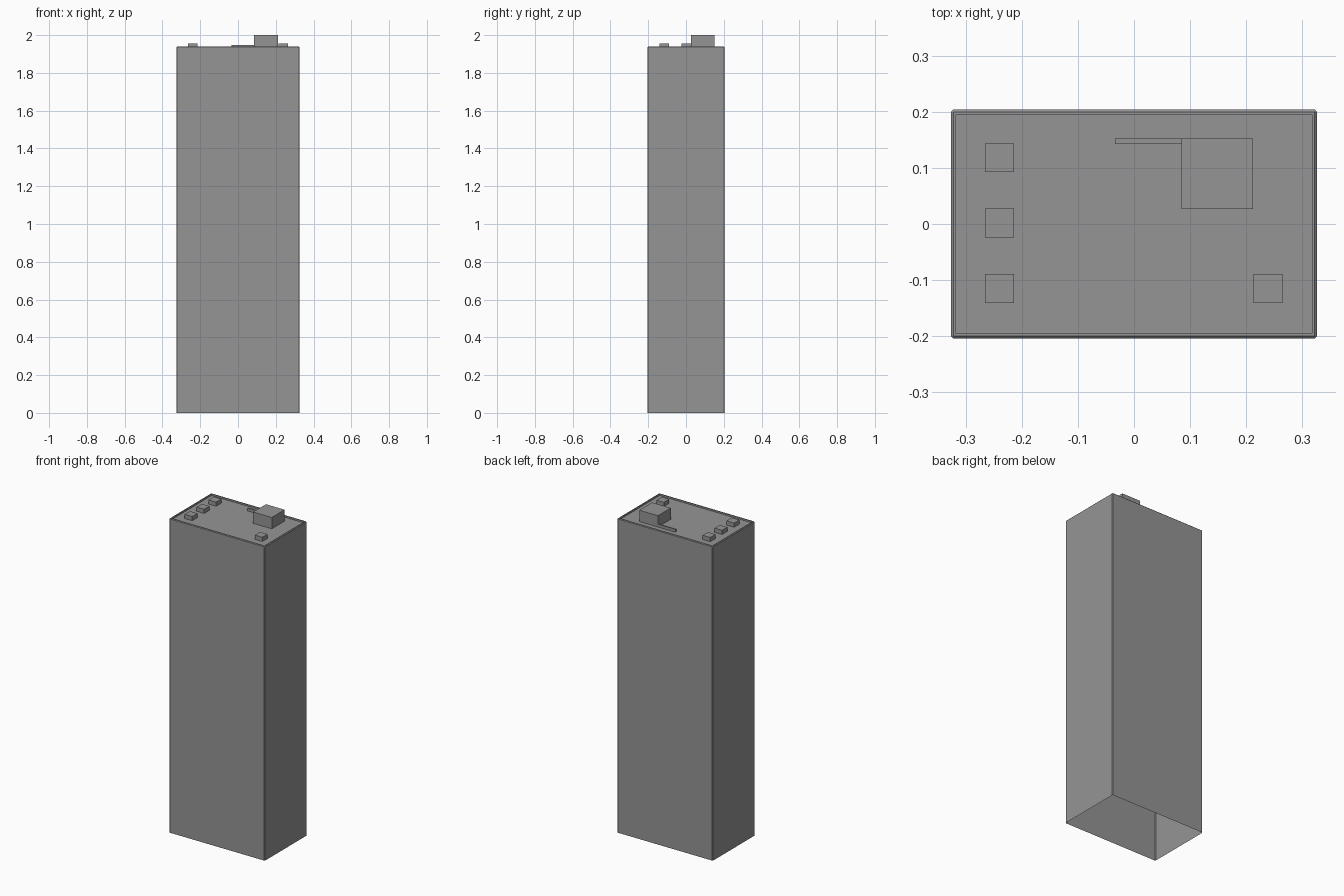
import bpy
import bmesh

default = bpy.data.objects.get("Cube")
if default:
    bpy.data.objects.remove(default, do_unlink=True)

GREY = (0.3, 0.3, 0.3, 1.0)
concrete = bpy.data.materials.new("concrete_grey")
concrete.diffuse_color = GREY
concrete.use_nodes = True
concrete.node_tree.nodes["Principled BSDF"].inputs["Base Color"].default_value = GREY

HX, HY = 0.326, 0.204      # half size of the tower
WALL_TOP, ROOF = 1.94, 1.93
BEVEL, RIM = 0.004, 0.009


def finish(name, bm):
    mesh = bpy.data.meshes.new(name)
    bm.to_mesh(mesh)
    bm.free()
    mesh.materials.append(concrete)
    obj = bpy.data.objects.new(name, mesh)
    bpy.context.collection.objects.link(obj)
    return obj


def ring(bm, inset, z, cut):
    """Rectangle with clipped corners; returns its vertices in order."""
    x, y = HX - inset, HY - inset
    points = [(x, y - cut), (x - cut, y), (cut - x, y), (-x, y - cut),
              (-x, cut - y), (cut - x, -y), (x - cut, -y), (x, cut - y)]
    return [bm.verts.new((px, py, z)) for px, py in points]


def box(name, x0, x1, y0, y1, top):
    """Rooftop block standing on the roof."""
    bm = bmesh.new()
    bmesh.ops.create_cube(bm, size=1)
    for v in bm.verts:
        v.co = (x1 if v.co.x > 0 else x0,
                y1 if v.co.y > 0 else y0,
                top if v.co.z > 0 else ROOF)
    return finish(name, bm)


# Tower shell: open underneath, bevelled edges, low parapet around the roof
bm = bmesh.new()
rings = [ring(bm, 0, 0, BEVEL),
         ring(bm, 0, WALL_TOP - BEVEL, BEVEL),
         ring(bm, BEVEL, WALL_TOP, 0.001),
         ring(bm, RIM, WALL_TOP, 0.0005),
         ring(bm, RIM, ROOF, 0.0005)]
for low, high in zip(rings, rings[1:]):
    for i in range(8):
        j = (i + 1) % 8
        bm.faces.new((low[i], low[j], high[j], high[i]))
bm.faces.new(rings[-1])
finish("tower_shell", bm)

# Small roof vents: three along one side and one in the opposite front corner
S = 0.0257
vents = [("right_back", -0.24, 0.118), ("right_middle", -0.24, 0.002),
         ("right_front", -0.24, -0.115), ("left_front", 0.239, -0.115)]
for label, x, y in vents:
    box("roof_vent_" + label, x - S, x + S, y - S, y + S, 1.956)

# Plant housing with a thin duct running from it
box("plant_housing", 0.085, 0.212, 0.027, 0.152, 2.0)
box("roof_duct", -0.034, 0.085, 0.143, 0.152, 1.947)
